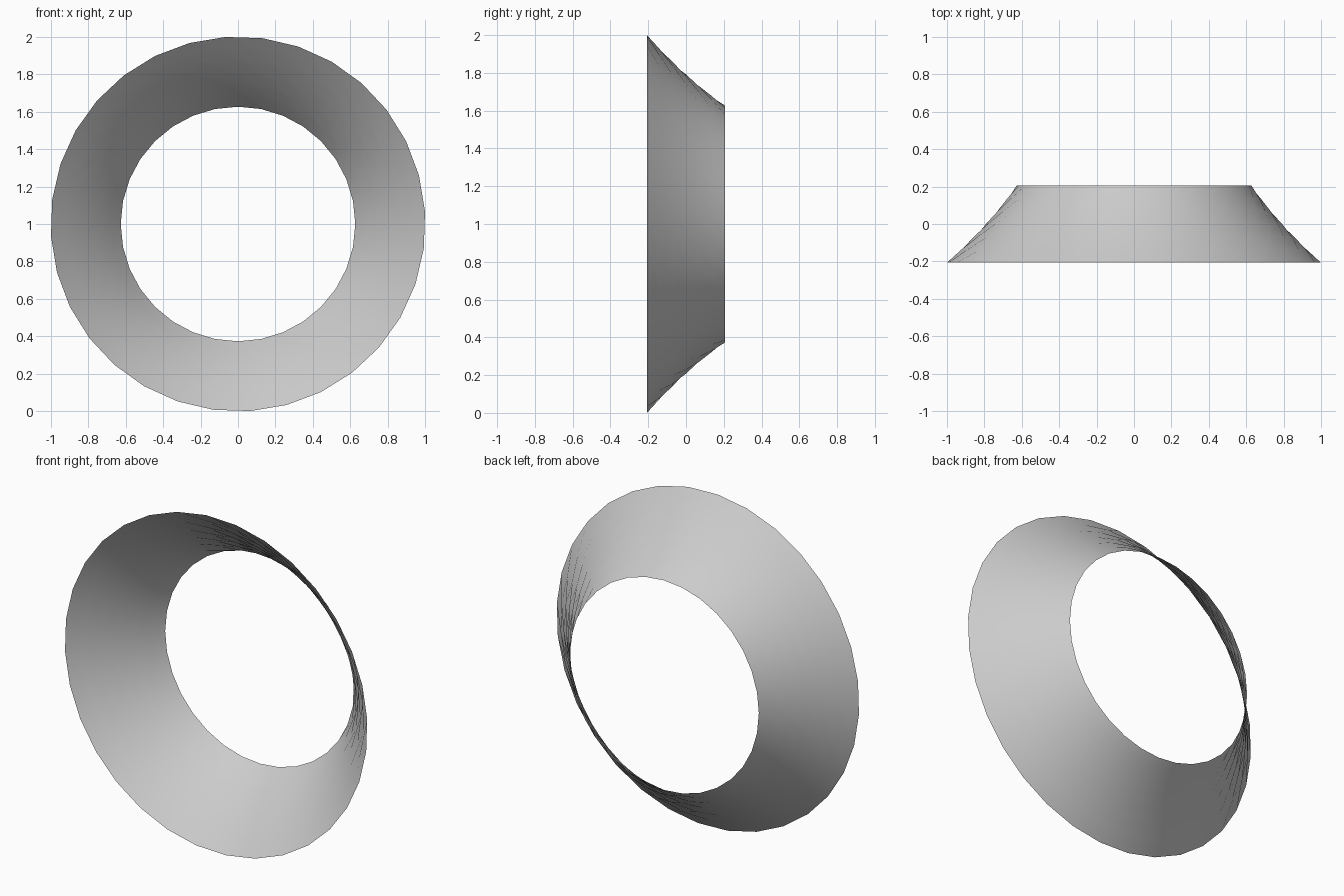
import bpy
from math import sin, cos, radians

if "Cube" in bpy.data.objects:
    bpy.data.objects.remove(bpy.data.objects["Cube"])

# Slanted, slightly concave profile running from the wide front rim to the narrow back rim
RINGS = 6
points = []
for i in range(RINGS + 1):
    t = i / RINGS
    r = 1.002 - 0.375 * t - 0.088 * t * (1 - t)
    a = radians(138.75 - 48.75 * t)
    points.append((r * cos(a), -0.207 + 0.414 * t, r * sin(a)))

mesh = bpy.data.meshes.new("flared_ring")
mesh.from_pydata(points, [(i, i + 1) for i in range(RINGS)], [])
ring = bpy.data.objects.new("flared_ring", mesh)
bpy.context.collection.objects.link(ring)
ring.location.z = 1

# Revolve the profile about the y axis into an open 32-sided band
screw = ring.modifiers.new("revolve", 'SCREW')
screw.axis = 'Y'
screw.steps = screw.render_steps = 32
screw.use_smooth_shade = True
